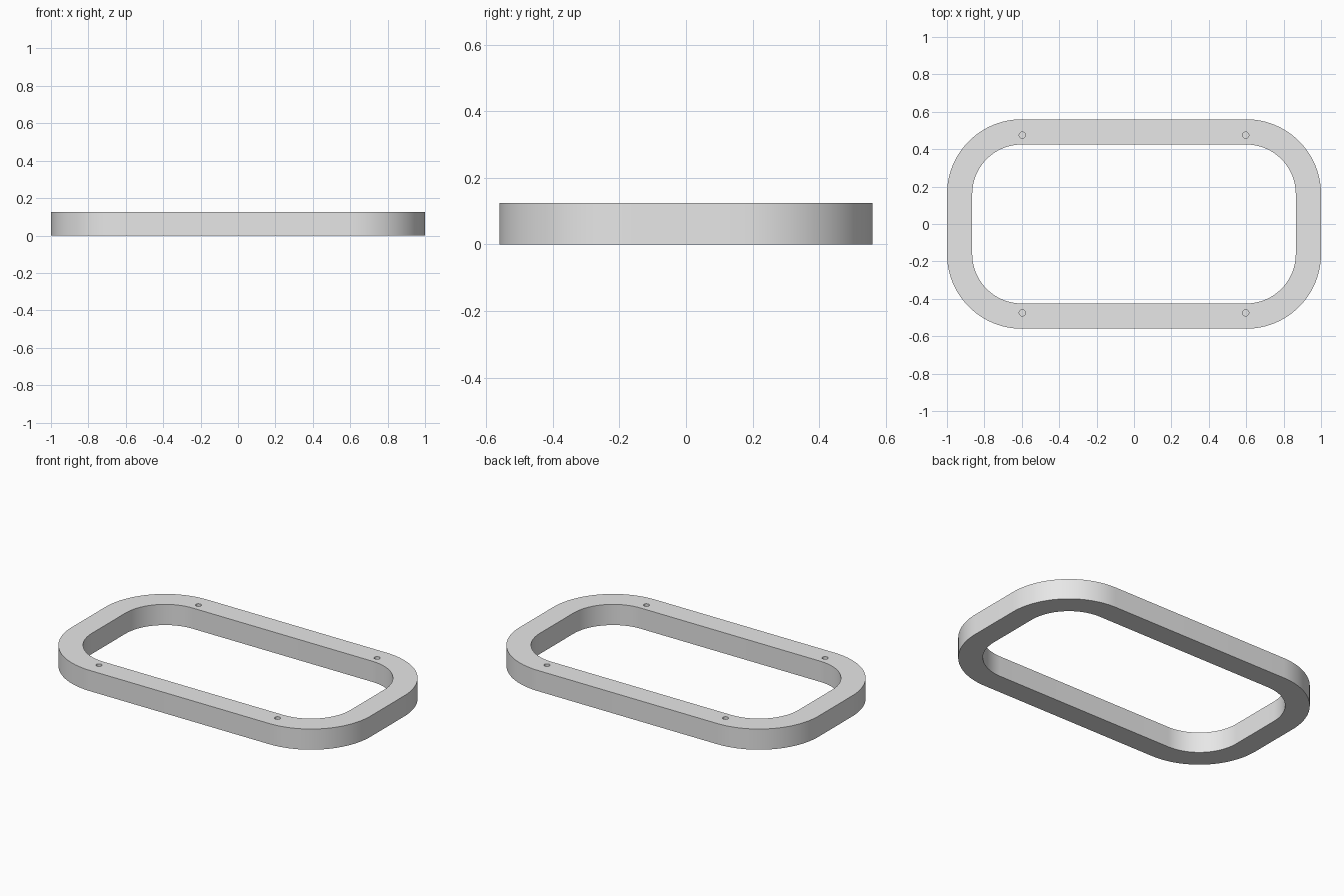
import bpy
import bmesh
from math import cos, sin, pi, radians
from mathutils import Matrix

HEIGHT = 0.125
CORNER_X, CORNER_Y = 0.6, 0.16      # centres of the rounded corners
OUTER_R, INNER_R = 0.4, 0.265
HOLE_X, HOLE_Y, HOLE_R = 0.597, 0.475, 0.017
HOLE_DEPTH = 0.08
STEPS = 24                          # segments per corner

default = bpy.data.objects.get("Cube")
if default:
    bpy.data.objects.remove(default, do_unlink=True)

grey = bpy.data.materials.new("light grey")
grey.use_nodes = True
colour = (0.8, 0.8, 0.8, 1)
grey.diffuse_color = colour
for node in grey.node_tree.nodes:
    if node.type == 'BSDF_PRINCIPLED':
        node.inputs["Base Color"].default_value = colour


def rounded_outline(radius):
    """Counter-clockwise rounded rectangle around the shared corner centres."""
    points = []
    for quarter, (sx, sy) in enumerate([(1, 1), (-1, 1), (-1, -1), (1, -1)]):
        for i in range(STEPS + 1):
            a = (quarter + i / STEPS) * pi / 2
            points.append((sx * CORNER_X + radius * cos(a),
                           sy * CORNER_Y + radius * sin(a)))
    return points


def make_object(name, bm):
    bmesh.ops.recalc_face_normals(bm, faces=bm.faces)
    mesh = bpy.data.meshes.new(name)
    bm.to_mesh(mesh)
    bm.free()
    mesh.materials.append(grey)
    obj = bpy.data.objects.new(name, mesh)
    bpy.context.collection.objects.link(obj)
    return obj


# Frame: four loops (outer/inner, bottom/top) bridged into a closed ring
bm = bmesh.new()
loops = [[bm.verts.new((x, y, z)) for x, y in rounded_outline(r)]
         for r, z in [(OUTER_R, 0), (OUTER_R, HEIGHT), (INNER_R, HEIGHT), (INNER_R, 0)]]
for k, loop in enumerate(loops):
    following = loops[(k + 1) % len(loops)]
    for i in range(len(loop)):
        j = (i + 1) % len(loop)
        bm.faces.new((loop[i], loop[j], following[j], following[i]))
frame = make_object("frame", bm)

# Blind screw holes sunk from the top, one near each corner
bm = bmesh.new()
for sx in (-1, 1):
    for sy in (-1, 1):
        bmesh.ops.create_cone(
            bm, cap_ends=True, segments=24, radius1=HOLE_R, radius2=HOLE_R,
            depth=2 * HOLE_DEPTH,
            matrix=Matrix.Translation((sx * HOLE_X, sy * HOLE_Y, HEIGHT)))
cutter = make_object("screw_hole_cutter", bm)
cutter.hide_render = True

cut = frame.modifiers.new("screw holes", 'BOOLEAN')
cut.operation = 'DIFFERENCE'
cut.solver = 'EXACT'
cut.object = cutter

bpy.ops.object.select_all(action='DESELECT')
frame.select_set(True)
bpy.context.view_layer.objects.active = frame
bpy.ops.object.modifier_apply(modifier=cut.name)
bpy.data.objects.remove(cutter, do_unlink=True)
bpy.ops.object.shade_smooth_by_angle(angle=radians(30))
